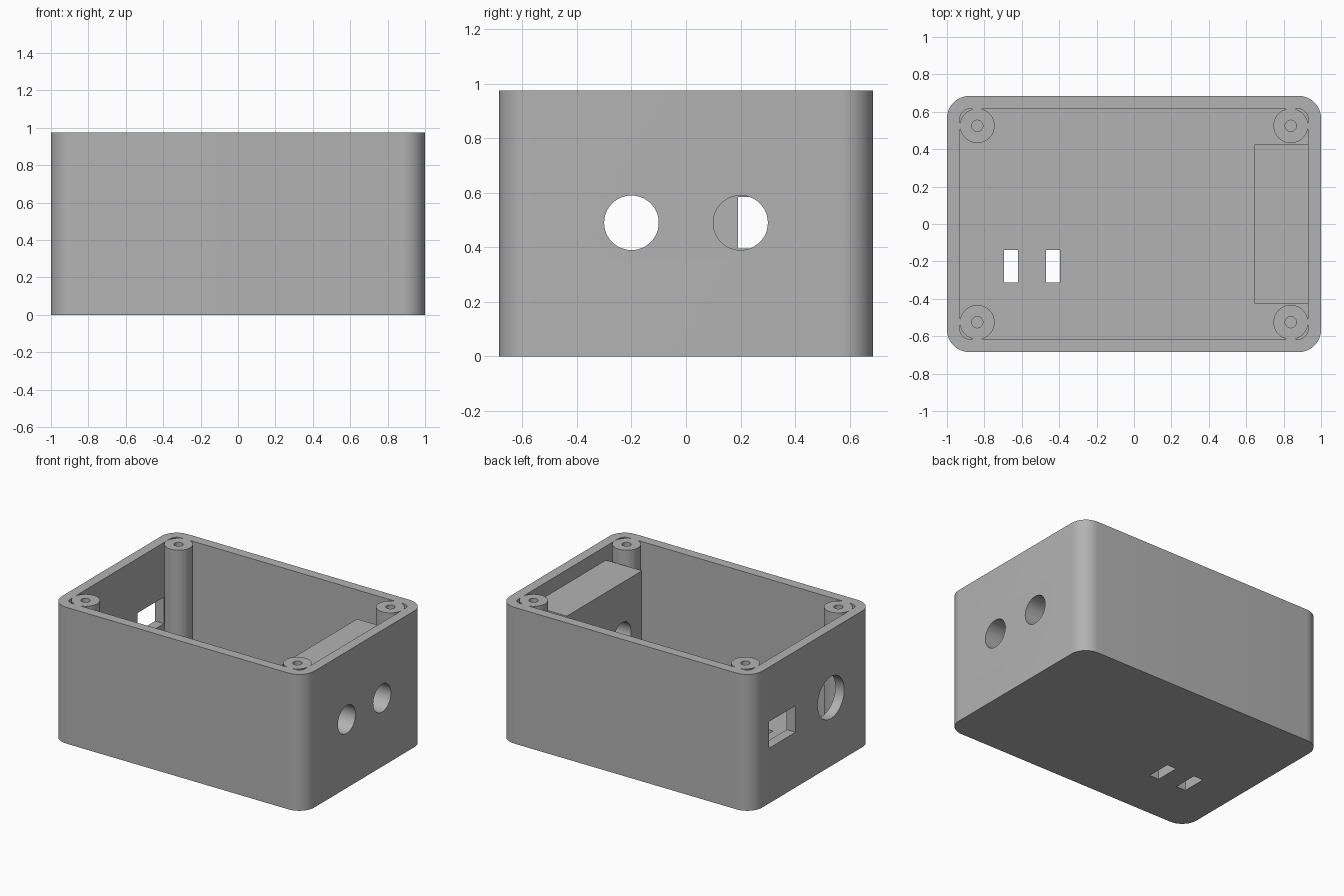
import bpy, bmesh, math
from mathutils import Matrix, Vector

if "Cube" in bpy.data.objects:
    bpy.data.objects.remove(bpy.data.objects["Cube"], do_unlink=True)

HX, HY, H = 1.0, 0.685, 0.975      # outer half sizes and height
WALL = 0.07
MID = 0.49                         # height of the side openings

grey = bpy.data.materials.new("light grey plastic")
grey.use_nodes = True
grey.diffuse_color = (0.45, 0.45, 0.45, 1)
grey.node_tree.nodes["Principled BSDF"].inputs["Base Color"].default_value = grey.diffuse_color


def finish(name, bm):
    bmesh.ops.recalc_face_normals(bm, faces=bm.faces)
    mesh = bpy.data.meshes.new(name)
    bm.to_mesh(mesh)
    bm.free()
    mesh.materials.append(grey)
    obj = bpy.data.objects.new(name, mesh)
    bpy.context.collection.objects.link(obj)
    return obj


def box(name, low, high, radius=0):
    """Box between two corners, with optional rounded upright edges."""
    low, high = Vector(low), Vector(high)
    bm = bmesh.new()
    bmesh.ops.create_cube(bm, size=1, matrix=Matrix.Translation((low + high) / 2)
                          @ Matrix.Diagonal((*(high - low), 1)))
    if radius:
        upright = [e for e in bm.edges
                   if abs(e.verts[0].co.z - e.verts[1].co.z) > 0.01]
        bmesh.ops.bevel(bm, geom=upright, offset=radius, segments=12,
                        profile=0.5, affect='EDGES')
    return finish(name, bm)


def cylinder(name, centre, radius, depth, along_x=False):
    bm = bmesh.new()
    turn = Matrix.Rotation(math.pi / 2, 4, 'Y') if along_x else Matrix()
    bmesh.ops.create_cone(bm, cap_ends=True, segments=48, radius1=radius,
                          radius2=radius, depth=depth,
                          matrix=Matrix.Translation(centre) @ turn)
    return finish(name, bm)


def cut(obj, cutters):
    """Subtract the cutters, bake the result and remove them."""
    for cutter in cutters:
        mod = obj.modifiers.new("cut", 'BOOLEAN')
        mod.operation, mod.solver, mod.object = 'DIFFERENCE', 'EXACT', cutter
    graph = bpy.context.evaluated_depsgraph_get()
    mesh = bpy.data.meshes.new_from_object(obj.evaluated_get(graph))
    obj.modifiers.clear()
    obj.data = mesh
    mesh.materials.clear()
    mesh.materials.append(grey)
    for cutter in cutters:
        bpy.data.objects.remove(cutter, do_unlink=True)


def round_holes():
    return [cylinder("hole_cutter", (0.8, y, MID), 0.1, 0.8, True) for y in (-0.2, 0.2)]


# Open-topped case with side openings and two floor slots
case = box("case", (-HX, -HY, 0), (HX, HY, H), 0.12)
cutters = [box("cavity_cutter", (WALL - HX, WALL - HY, WALL),
               (HX - WALL, HY - WALL, H + 0.2), 0.05)]
cutters += round_holes()
cutters.append(cylinder("large_hole_cutter", (-HX, -0.21, MID), 0.15, 0.4, True))
cutters.append(box("port_cutter", (-1.2, 0.19, 0.395), (-0.8, 0.49, 0.585)))
for x in (-0.695, -0.47):
    cutters.append(box("slot_cutter", (x, -0.313, -0.1), (x + 0.075, -0.138, 0.2)))
cut(case, cutters)

# Inner block behind the paired round holes
block = box("inner_block", (0.645, -0.425, WALL), (HX - WALL, 0.425, 0.875))
cut(block, round_holes())

# Corner screw posts with blind pilot holes
posts = []
for side, x in (("left", 0.838), ("right", -0.838)):
    for end, y in (("back", 0.525), ("front", -0.525)):
        post = cylinder(f"screw_post_{end}_{side}", (x, y, (H + WALL) / 2), 0.0925, H - WALL)
        cut(post, [cylinder("pilot_cutter", (x, y, H), 0.03, 0.6)])
        posts.append(post)

# Smooth the curved walls, keep the corners crisp
bpy.ops.object.select_all(action='DESELECT')
for obj in [case, block] + posts:
    obj.select_set(True)
bpy.context.view_layer.objects.active = case
bpy.ops.object.shade_smooth_by_angle(angle=math.radians(30))
